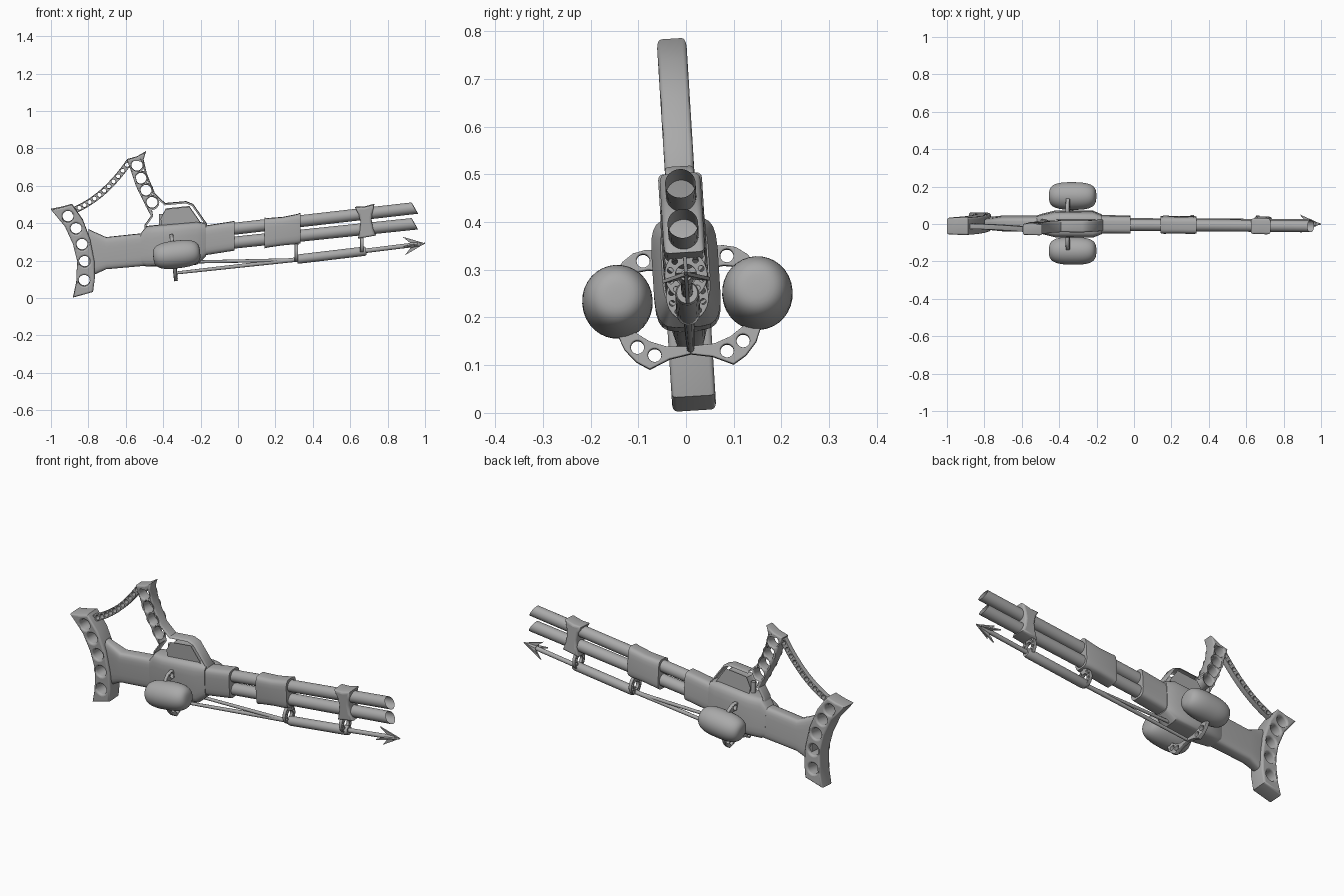
import bpy, math
from mathutils import Matrix, Vector

cube = bpy.data.objects.get("Cube")
if cube:
    bpy.data.objects.remove(cube, do_unlink=True)

metal = bpy.data.materials.new("grey_metal")
metal.use_nodes = True
GREY = (0.4, 0.4, 0.4, 1)
metal.diffuse_color = GREY
metal.node_tree.nodes["Principled BSDF"].inputs["Base Color"].default_value = GREY

# The whole gun leans slightly about its length
LEAN = Matrix.Translation((0, 0.018, 0)) @ Matrix.Rotation(0.062, 4, 'X')
SIDE = Matrix.Rotation(math.pi / 2, 4, 'X')                 # drawn in x, z
CROSS = Matrix.Rotation(math.pi / 2, 4, 'Z') @ SIDE         # drawn in y, z


def finish(name, mesh, matrix=Matrix(), angle=35):
    mesh.transform(LEAN @ matrix)
    mesh.materials.clear()
    mesh.materials.append(metal)
    obj = bpy.data.objects.new(name, mesh)
    bpy.context.collection.objects.link(obj)
    bpy.ops.object.select_all(action='DESELECT')
    obj.select_set(True)
    bpy.context.view_layer.objects.active = obj
    bpy.ops.object.shade_smooth_by_angle(angle=math.radians(angle))
    return obj


def circle(x, y, r, n=20):
    return [(x + r * math.cos(i * math.tau / n), y + r * math.sin(i * math.tau / n))
            for i in range(n)]


def plate(name, outline, holes, half, bevel, matrix):
    """Flat outline with holes, thickened and with rounded rims."""
    curve = bpy.data.curves.new(name, 'CURVE')
    curve.dimensions = '2D'
    curve.fill_mode = 'BOTH'
    curve.extrude = half - bevel
    curve.bevel_depth = bevel
    curve.bevel_resolution = 2
    curve.offset = -bevel
    for loop in [outline] + holes:
        spline = curve.splines.new('POLY')
        spline.points.add(len(loop) - 1)
        for point, (x, y) in zip(spline.points, loop):
            point.co = (x, y, 0, 1)
        spline.use_cyclic_u = True
    temp = bpy.data.objects.new(name + "_curve", curve)
    bpy.context.collection.objects.link(temp)
    deps = bpy.context.evaluated_depsgraph_get()
    mesh = bpy.data.meshes.new_from_object(temp.evaluated_get(deps))
    bpy.data.objects.remove(temp, do_unlink=True)
    return finish(name, mesh, matrix)


def skin(name, rings, matrix=Matrix(), caps=True, angle=35):
    """Join equal rings of points into a tube."""
    n = len(rings[0])
    verts = [p for ring in rings for p in ring]
    faces = [(k * n + i, k * n + (i + 1) % n, (k + 1) * n + (i + 1) % n, (k + 1) * n + i)
             for k in range(len(rings) - 1) for i in range(n)]
    if caps:
        faces += [tuple(reversed(range(n))), tuple(range(len(verts) - n, len(verts)))]
    mesh = bpy.data.meshes.new(name)
    mesh.from_pydata(verts, [], faces)
    return finish(name, mesh, matrix, angle)


def loft(name, sections, n=24, power=0.45):
    """Rounded box sections: x, bottom, top, half width."""
    rings = []
    for x, low, high, half in sections:
        ring = []
        for i in range(n):
            a = (i + 0.5) * math.tau / n
            c, s = math.cos(a), math.sin(a)
            ring.append((x, half * math.copysign(abs(c) ** power, c),
                         (low + high) / 2 + (high - low) / 2 * math.copysign(abs(s) ** power, s)))
        rings.append(ring)
    return skin(name, rings)


def rod(name, start, end, profile, n=24, caps=True, slant=0.0):
    """Lathe along a line; profile holds (fraction of length, radius)."""
    start, end = Vector(start), Vector(end)
    turn = (end - start).to_track_quat('X', 'Z').to_matrix().to_4x4()
    size = (end - start).length
    rings = [[(t * size - slant * t * r * math.sin(a), r * math.cos(a), r * math.sin(a))
              for a in (i * math.tau / n for i in range(n))] for t, r in profile]
    return skin(name, rings, Matrix.Translation(start) @ turn, caps)


# Shoulder plate
plate("shoulder_plate",
      [(-1, .476), (-.94, .488), (-.888, .503), (-.83, .42), (-.79, .315), (-.768, .2),
       (-.765, .11), (-.775, .035), (-.882, .005), (-.865, .085), (-.86, .2), (-.882, .29),
       (-.925, .385)],
      [circle(x, z, .03) for x, z in
       [(-.909, .439), (-.866, .374), (-.834, .289), (-.82, .198), (-.822, .096)]],
      .046, .01, SIDE)

# Handle with trigger guard
plate("handle_and_guard",
      [(-.594, .743), (-.54, .758), (-.492, .786), (-.505, .743), (-.487, .663), (-.444, .56),
       (-.39, .508), (-.278, .518), (-.24, .503), (-.165, .396), (-.165, .36), (-.5, .33),
       (-.5, .39), (-.465, .44), (-.503, .513), (-.545, .6), (-.572, .68)],
      [circle(x, z, .03) for x, z in
       [(-.54, .711), (-.519, .642), (-.492, .578), (-.46, .513)]]
      + [[(-.405, .425), (-.38, .47), (-.265, .482), (-.215, .41), (-.4, .40)]],
      .031, .009, SIDE)
rod("trigger", (-.41, 0, .38), (-.41, 0, .45), [(0, .013), (1, .013)], 12)

# Stock, receiver and barrel clamps
loft("stock", [(-.80, .12, .37, .028), (-.77, .125, .355, .032), (-.705, .155, .326, .04),
               (-.48, .175, .35, .042)])
loft("receiver", [(-.52, .18, .345, .042), (-.49, .17, .385, .052), (-.42, .172, .392, .07),
                  (-.22, .18, .41, .07), (-.17, .225, .40, .05)])
loft("barrel_block", [(-.19, .228, .385, .047), (-.02, .255, .412, .047)])
loft("middle_clamp", [(.143, .267, .43, .044), (.16, .272, .428, .047), (.238, .283, .434, .045),
                      (.315, .29, .449, .047), (.333, .294, .456, .044)])
plate("front_clamp",
      [(.625, .487), (.675, .489), (.729, .503), (.718, .455), (.714, .42), (.722, .375),
       (.737, .337), (.642, .32), (.652, .365), (.655, .41), (.645, .45)],
      [], .043, .012, SIDE)

# Twin open barrels
for name, low, high in [("upper_barrel", .368, .482), ("lower_barrel", .294, .398)]:
    rod(name, (-.05, 0, low), (.945, 0, high), [(0, .032), (1, .032)], 32, False, .45)

# Gas tanks on perforated brackets
tank_profile = [(.5 - .5 * math.copysign(abs(math.cos(a)) ** .75, math.cos(a)),
                 .074 * max(math.sin(a), .02) ** .55)
                for a in (i * math.pi / 24 for i in range(25))]
for side, y in [("left", 1), ("right", -1)]:
    rod(side + "_tank", (-.453, y * .147, .228), (-.203, y * .147, .257), tank_profile, 32)
    mount = Matrix.Translation((-.343, 0, 0)) @ Matrix.Rotation(-.1, 4, 'Y')
    mount = Matrix.Translation((-.335, 0, .13)) @ Matrix.Rotation(-.1, 4, 'Y') \
        @ Matrix.Translation((0, 0, -.13)) @ CROSS
    plate(side + "_lower_bracket",
          [(y * a, b) for a, b in
           [(0, .123), (.045, .115), (.088, .096), (.115, .113), (.138, .14), (.15, .17),
            (.12, .18), (.085, .155), (.05, .142), (0, .14)]],
          [circle(y * .076, .125, .014), circle(y * .111, .144, .014)], .01, .003, mount)
    plate(side + "_upper_bracket",
          [(y * a, b) for a, b in
           [(.04, .345), (.08, .348), (.108, .342), (.132, .325), (.148, .3), (.12, .29),
            (.1, .302), (.08, .305), (.04, .3)]],
          [circle(y * .088, .325, .014)], .01, .003, mount)

# Harpoon: sleeve, shaft, back stay and rings
rod("sleeve", (.315, 0, .208), (.685, 0, .252),
    [(0, .015), (0, .022), (.03, .025), (.97, .025), (1, .022), (1, .015)])
rod("shaft", (.3, 0, .206), (.97, 0, .289), [(0, .012), (1, .012)], 16)
rod("rear_rod", (-.335, 0, .134), (.32, 0, .207), [(0, .008), (1, .012)], 12)
rod("receiver_stay", (-.28, 0, .193), (.32, 0, .204), [(0, .008), (1, .01)], 12)
for name, x, z in [("rear_ring", .312, .243), ("front_ring", .662, .29)]:
    ring_holes = [circle(.034 * math.cos(a), .038 * math.sin(a), .006, 10)
                  for a in (math.radians(d) for d in (-50, -17, 17, 50, 130, 163, 197, 230))]
    plate(name, [(a, b * 1.12) for a, b in circle(0, 0, .045, 28)],
          [circle(0, 0, .022)] + ring_holes, .009, .002,
          Matrix.Translation((x, 0, z)) @ CROSS)
    rod(name + "_post", (x, 0, z + .04), (x, 0, z + .075), [(0, .01), (1, .014)], 12)

# Barbed head made from crossed blades
head = Matrix.Translation((1, 0, .293)) @ Matrix.Rotation(-.125, 4, 'Y')
for i in range(4):
    plate("barb_%d" % (i + 1), [(0, 0), (-.115, .05), (-.08, .014), (-.08, 0)], [], .004, .001,
          head @ Matrix.Rotation(i * math.pi / 2, 4, 'X') @ SIDE)
rod("head_point", (.92, 0, .283), (1, 0, .293), [(0, .016), (.3, .013), (1, .001)], 12)

# Sagging perforated strap between handle and shoulder plate
a, b, c = Vector((-.582, .73)), Vector((-.72, .53)), Vector((-.89, .465))


def strap_point(t):
    return a * (1 - t) ** 2 + b * 2 * t * (1 - t) + c * t * t


def strap_edge(t, width):
    d = (a * (t - 1) + b * (1 - 2 * t) + c * t).normalized()
    p = strap_point(t)
    return (p.x - d.y * width, p.y + d.x * width)


steps = [i / 24 for i in range(25)]
centres = [strap_point((i + .5) / 12) for i in range(12)]
plate("strap", [strap_edge(t, .017) for t in steps]
      + [strap_edge(t, -.017) for t in reversed(steps)],
      [circle(p.x, p.y, .0115, 12) for p in centres], .014, .002, SIDE)
